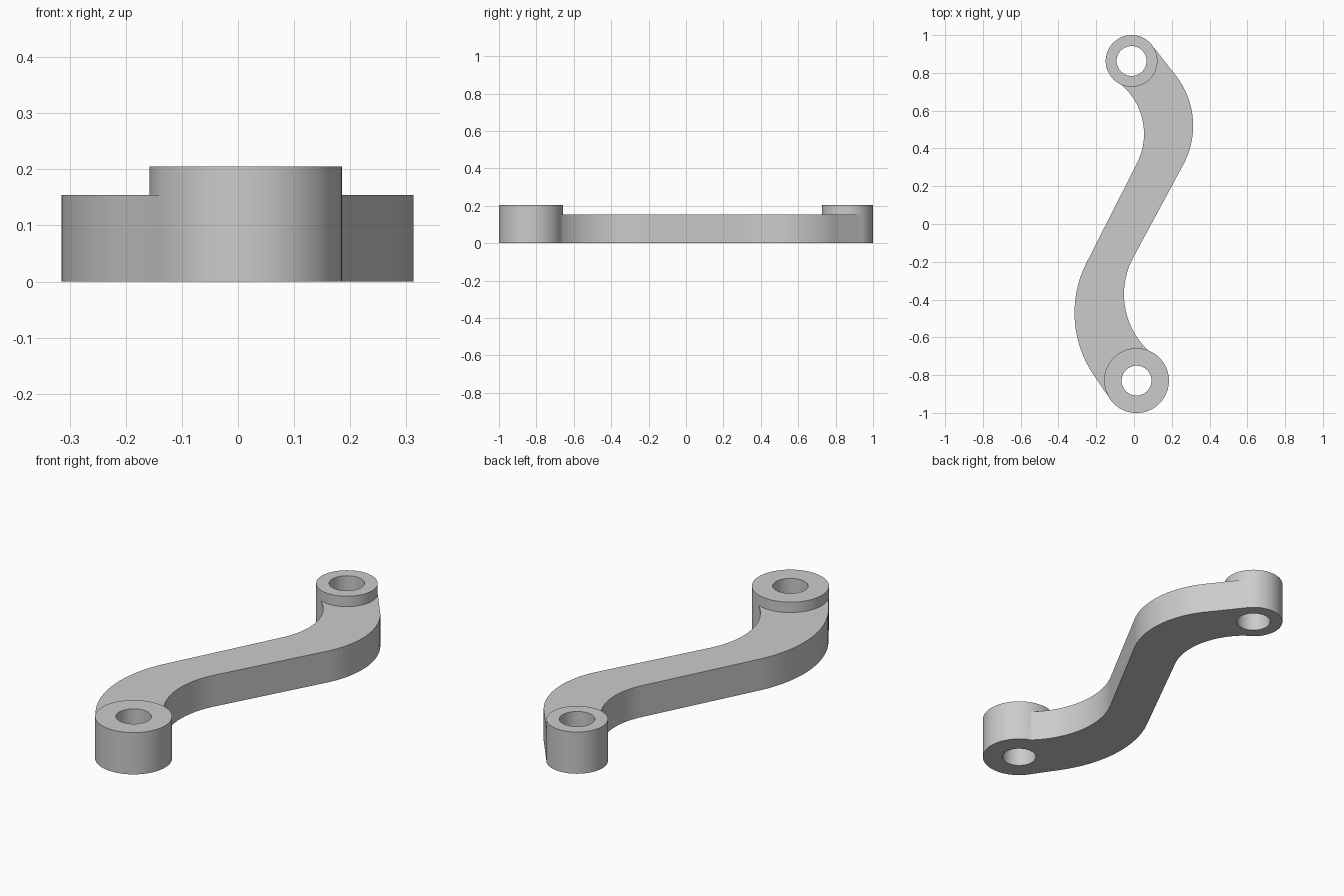
import bpy, bmesh
from math import cos, sin, radians
from mathutils import Vector

old = bpy.data.objects.get("Cube")
if old:
    bpy.data.objects.remove(old, do_unlink=True)

GREY = (0.6, 0.6, 0.6, 1)
mat = bpy.data.materials.new("plain grey")
mat.use_nodes = True
mat.diffuse_color = GREY
mat.node_tree.nodes["Principled BSDF"].inputs["Base Color"].default_value = GREY

ARM_HEIGHT, BOSS_HEIGHT, HOLE_RADIUS = 0.154, 0.205, 0.079
FRONT, FRONT_RADIUS = (0.0135, -0.829), 0.1715
BACK, BACK_RADIUS = (-0.013, 0.863), 0.137


def arc(centre, radius, start, end, steps=24):
    angles = [radians(start + (end - start) * i / steps) for i in range(steps + 1)]
    return [(centre[0] + radius * cos(a), centre[1] + radius * sin(a)) for a in angles]


def prism(name, outline, bottom, top):
    """Extrude a flat outline between two heights."""
    bm = bmesh.new()
    face = bm.faces.new([bm.verts.new((x, y, bottom)) for x, y in outline])
    grown = bmesh.ops.extrude_face_region(bm, geom=[face])["geom"]
    bmesh.ops.translate(bm, vec=Vector((0, 0, top - bottom)),
                        verts=[v for v in grown if isinstance(v, bmesh.types.BMVert)])
    bmesh.ops.recalc_face_normals(bm, faces=bm.faces)
    mesh = bpy.data.meshes.new(name)
    bm.to_mesh(mesh)
    bm.free()
    mesh.materials.append(mat)
    obj = bpy.data.objects.new(name, mesh)
    bpy.context.collection.objects.link(obj)
    return obj


def cylinder(name, centre, radius, bottom, top):
    return prism(name, arc(centre, radius, 0, 360, 72)[:-1], bottom, top)


def combine(target, tool, operation):
    mod = target.modifiers.new(operation.lower(), "BOOLEAN")
    mod.operation, mod.solver, mod.object = operation, "EXACT", tool
    bpy.context.view_layer.objects.active = target
    bpy.ops.object.modifier_apply(modifier=mod.name)
    bpy.data.objects.remove(tool, do_unlink=True)


# S-shaped arm: four arcs joined by straight runs, ending inside the bosses
outline = (
    [FRONT]
    + arc((0.357, -0.372), 0.41, 231, 152.5)
    + arc((-0.12, 0.52), 0.433, -27.5, 39)
    + arc(BACK, BACK_RADIUS * 0.997, 39, 39, 1)[:1]
    + [BACK]
    + arc((-0.29, 0.477), 0.343, 53, -27.5)
    + arc((0.27, -0.47), 0.585, 152.5, 215)
    + arc(FRONT, FRONT_RADIUS * 0.997, 215, 215, 1)[:1]
)
lever = prism("lever_arm", outline, 0, ARM_HEIGHT)

# Raised round bosses, then the through holes
bosses = (("front", FRONT, FRONT_RADIUS), ("back", BACK, BACK_RADIUS))
for end, centre, radius in bosses:
    combine(lever, cylinder(end + "_boss", centre, radius, 0, BOSS_HEIGHT), "UNION")
for end, centre, radius in bosses:
    combine(lever, cylinder(end + "_hole", centre, HOLE_RADIUS, -0.1, 0.4), "DIFFERENCE")

bpy.ops.object.select_all(action="DESELECT")
lever.select_set(True)
bpy.context.view_layer.objects.active = lever
bpy.ops.object.shade_smooth_by_angle(angle=radians(30))
